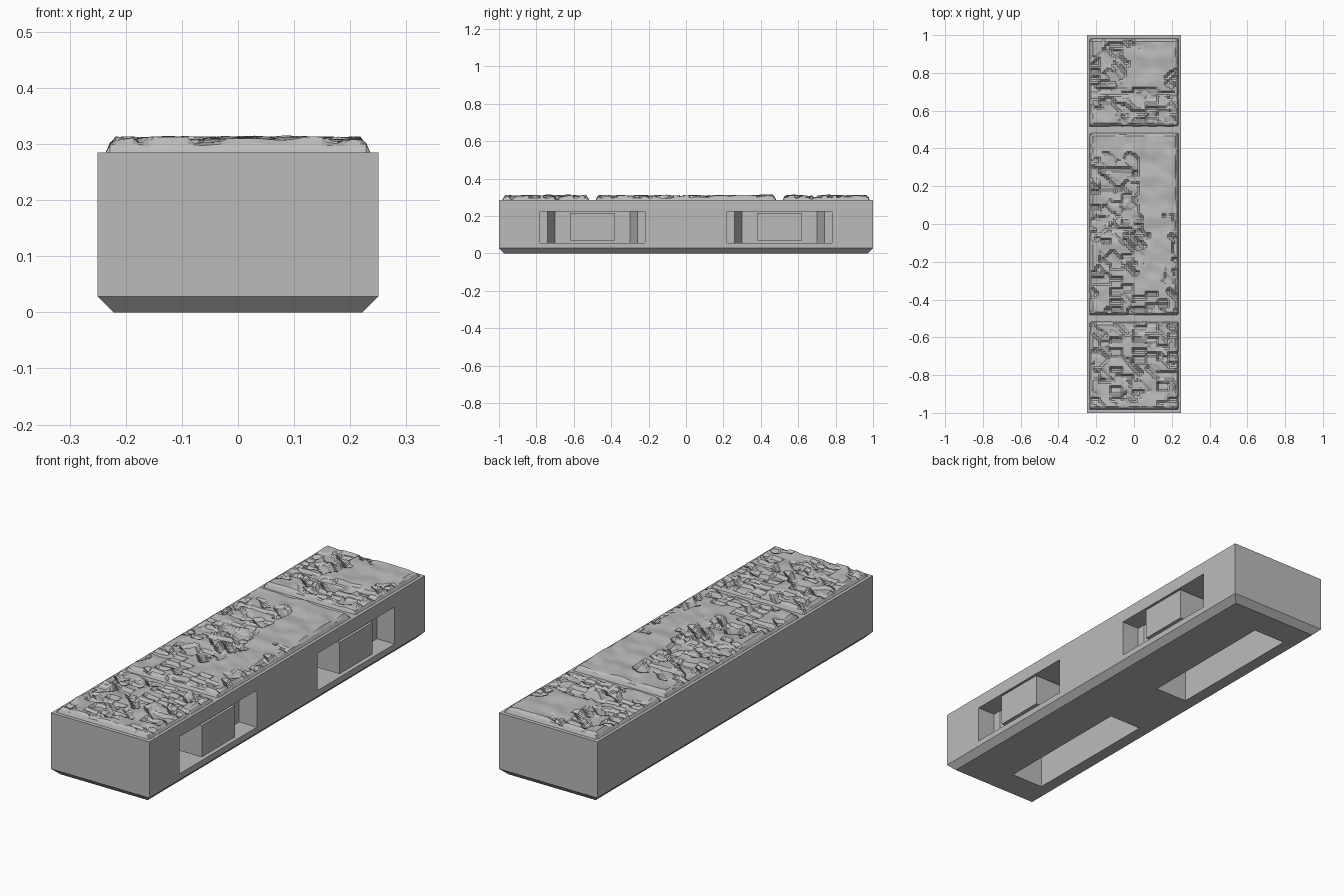
import bpy, bmesh
from mathutils import Vector, noise

cube = bpy.data.objects.get("Cube")
if cube:
    bpy.data.objects.remove(cube, do_unlink=True)

stone = bpy.data.materials.new("stone grey")
stone.use_nodes = True
GREY = (0.5, 0.5, 0.5, 1)
stone.diffuse_color = GREY
stone.node_tree.nodes["Principled BSDF"].inputs["Base Color"].default_value = GREY


def finish(name, bm):
    bmesh.ops.recalc_face_normals(bm, faces=bm.faces)
    mesh = bpy.data.meshes.new(name)
    bm.to_mesh(mesh)
    bm.free()
    mesh.materials.append(stone)
    obj = bpy.data.objects.new(name, mesh)
    bpy.context.collection.objects.link(obj)
    return obj


def prism(name, outline, z0, z1):
    bm = bmesh.new()
    face = bm.faces.new([bm.verts.new((x, y, z0)) for x, y in outline])
    top = bmesh.ops.extrude_face_region(bm, geom=[face])["geom"]
    verts = [v for v in top if isinstance(v, bmesh.types.BMVert)]
    bmesh.ops.translate(bm, verts=verts, vec=(0, 0, z1 - z0))
    return finish(name, bm)


def box(name, x0, x1, y0, y1, z0, z1):
    return prism(name, [(x0, y0), (x1, y0), (x1, y1), (x0, y1)], z0, z1)


def cut(obj, cutter):
    cutter.hide_render = True
    mod = obj.modifiers.new("cut", "BOOLEAN")
    mod.operation = "DIFFERENCE"
    mod.solver = "EXACT"
    mod.object = cutter
    bpy.context.view_layer.objects.active = obj
    bpy.ops.object.modifier_apply(modifier=mod.name)
    bpy.data.objects.remove(cutter, do_unlink=True)


# Base block with a chamfered foot
BASE_TOP, CHAMFER = 0.285, 0.028
bm = bmesh.new()
rings = []
for z, inset in ((0, CHAMFER), (CHAMFER, 0), (BASE_TOP, 0)):
    hx, hy = 0.25 - inset, 1 - inset
    rings.append([bm.verts.new((sx * hx, sy * hy, z))
                  for sx, sy in ((-1, -1), (1, -1), (1, 1), (-1, 1))])
bm.faces.new(rings[0])
bm.faces.new(rings[-1])
for low, high in zip(rings, rings[1:]):
    for i in range(4):
        j = (i + 1) % 4
        bm.faces.new((low[i], low[j], high[j], high[i]))
base = finish("base_block", bm)

# Clip sockets in the side and hollows in the underside
half = [(0.3, 0.28), (0.16, 0.28), (0.16, 0.24), (0.06, 0.2)]
for label, yc in (("front", -0.5), ("back", 0.5)):
    outline = [(x, yc + y) for x, y in half] + [(x, yc - y) for x, y in reversed(half)]
    cut(base, prism("socket_cutter", outline, 0.055, 0.225))
    cut(base, box("hollow_cutter", -0.165, 0, yc - 0.34, yc + 0.34, -0.05, 0.225))
    box(label + "_socket_core", 0.05, 0.25, yc - 0.12, yc + 0.12, 0.07, 0.215)


# Weathered stone height: gentle swells broken by slanted and square chips
def stone_height(x, y):
    swell = 0.309 + 0.008 * noise.noise(Vector((x * 14 + y * 5, y * 14, 2)))
    rough = noise.noise(Vector((x * 3.5, y * 3.5, 7))) + 0.12
    if 0.72 < y or (0.05 < y < 0.4 and x > 0.02):
        rough -= 0.45
    u, v = 0.75 * x - 0.65 * y, 0.65 * x + 0.75 * y
    slant = noise.cell(Vector((u * 11, v * 45, 3)))
    square = noise.cell(Vector((x * 16, y * 50, 5)))
    drop = 0
    if rough > -0.25 and slant > 0.25:
        drop = 0.016 * slant
    if rough > -0.1 and square > 0.45:
        drop = max(drop, 0.018 * square)
    return max(0.288, min(0.315, swell - drop))


# Paving slabs with sloped, slightly chipped rims
CELL = 0.01
def slab(name, y0, y1):
    bm = bmesh.new()
    x0, x1 = -0.238, 0.238
    nx, ny = round((x1 - x0) / CELL), round((y1 - y0) / CELL)
    grid = []
    for j in range(ny + 1):
        row = []
        for i in range(nx + 1):
            x, y = x0 + (x1 - x0) * i / nx, y0 + (y1 - y0) * j / ny
            edge = min(x - x0, x1 - x, y - y0, y1 - y)
            chip = 0.006 * noise.noise(Vector((x * 25, y * 25, 9)))
            rim = 0.28 + max(0, edge) * 2 + (chip if edge > 0.005 else 0)
            row.append(bm.verts.new((x, y, min(stone_height(x, y), rim))))
        grid.append(row)
    for a, b in zip(grid, grid[1:]):
        for i in range(nx):
            bm.faces.new((a[i], a[i + 1], b[i + 1], b[i]))
    # Close the underside inside the base block
    border = [e for e in bm.edges if e.is_boundary]
    bmesh.ops.holes_fill(bm, edges=border, sides=0)
    return finish(name, bm)


slab("front_slab", -0.985, -0.515)
slab("middle_slab", -0.485, 0.485)
slab("back_slab", 0.515, 0.985)
